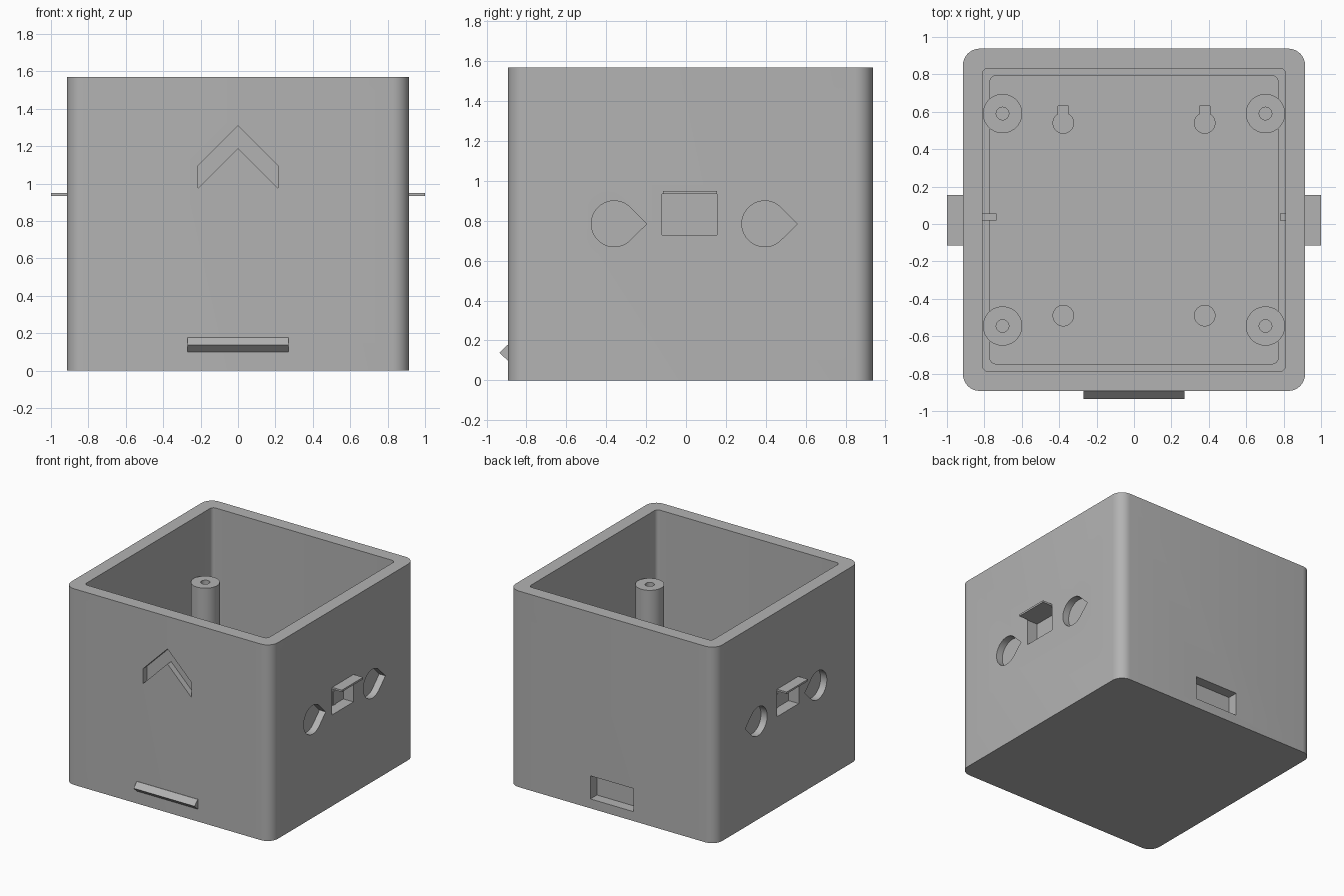
import bpy, math
from mathutils import Vector

cube = bpy.data.objects.get("Cube")
if cube:
    bpy.data.objects.remove(cube)

MID = 0.0225                     # centre of the box in y
WALL_X, HEIGHT = 0.915, 1.57

grey = bpy.data.materials.new("plain grey")
grey.use_nodes = True
COLOUR = (0.45, 0.45, 0.45, 1)
grey.diffuse_color = COLOUR
grey.node_tree.nodes["Principled BSDF"].inputs["Base Color"].default_value = COLOUR


def prism(name, outline, start, end, axis="z"):
    """Extrude a 2D outline along an axis; the outline fills the other two axes."""
    place = {"x": lambda u, v, w: (w, u, v),
             "y": lambda u, v, w: (u, w, v),
             "z": lambda u, v, w: (u, v, w)}[axis]
    n = len(outline)
    verts = [Vector(place(u, v, w)) for w in (start, end) for u, v in outline]
    faces = [tuple(range(n)), tuple(range(n, 2 * n))]
    faces += [(i, (i + 1) % n, n + (i + 1) % n, n + i) for i in range(n)]
    mesh = bpy.data.meshes.new(name)
    mesh.from_pydata(verts, [], faces)
    mesh.materials.append(grey)
    obj = bpy.data.objects.new(name, mesh)
    bpy.context.collection.objects.link(obj)
    bpy.ops.object.select_all(action="DESELECT")
    obj.select_set(True)
    bpy.context.view_layer.objects.active = obj
    bpy.ops.object.mode_set(mode="EDIT")
    bpy.ops.mesh.select_all(action="SELECT")
    bpy.ops.mesh.normals_make_consistent(inside=False)
    bpy.ops.object.mode_set(mode="OBJECT")
    return obj


def arc(cx, cy, r, a0, a1, steps):
    angles = [math.radians(a0 + (a1 - a0) * i / steps) for i in range(steps + 1)]
    return [(cx + r * math.cos(a), cy + r * math.sin(a)) for a in angles]


def circle(cx, cy, r, steps=40):
    return arc(cx, cy, r, 0, 360, steps)[:-1]


def rect(u0, u1, v0, v1):
    return [(u0, v0), (u1, v0), (u1, v1), (u0, v1)]


def rounded(half, r):
    """Rounded square around the middle of the box."""
    h, pts = half - r, []
    for sx, sy, a in ((1, 1, 0), (-1, 1, 90), (-1, -1, 180), (1, -1, 270)):
        pts += arc(sx * h, MID + sy * h, r, a, a + 90, 8)
    return pts


def carve(target, cutters):
    """Subtract each cutter, then remove it."""
    for cutter in cutters:
        cutter.hide_render = True
        mod = target.modifiers.new("cut", "BOOLEAN")
        mod.operation, mod.solver, mod.object = "DIFFERENCE", "EXACT", cutter
        bpy.context.view_layer.objects.active = target
        bpy.ops.object.modifier_apply(modifier=mod.name)
        bpy.data.objects.remove(cutter)


def smooth(obj):
    bpy.ops.object.select_all(action="DESELECT")
    obj.select_set(True)
    bpy.context.view_layer.objects.active = obj
    bpy.ops.object.shade_smooth_by_angle(angle=math.radians(30))


# Open box with a thicker lower wall
FLOOR, LEDGE = 0.1, 0.4
box = prism("box_body", rounded(WALL_X, 0.09), 0, HEIGHT)
cuts = [prism("upper_cavity", rounded(0.81, 0.03), LEDGE, HEIGHT + 0.1),
        prism("lower_cavity", rounded(0.77, 0.03), FLOOR, LEDGE + 0.1)]

# Arrow recess on the front
arrow = [(0, 1.31), (-0.215, 1.095), (-0.215, 0.975), (0, 1.19),
         (0.215, 0.975), (0.215, 1.095)]
cuts.append(prism("arrow_cut", arrow, -1.0, -0.845, "y"))

# Latch slot on the back
cuts.append(prism("latch_cut", rect(-0.19, 0.19, 0.075, 0.26), 0.855, 1.0, "y"))

# Window and drop-shaped recesses on both sides
for s in (-1, 1):
    cuts.append(prism("window_cut", rect(-0.12, 0.155, 0.73, 0.935),
                      s * 0.825, s * 1.0, "x"))
    for y in (-0.36, 0.395):
        drop = arc(y, 0.785, 0.115, 45, 315, 30) + [(y + 0.163, 0.785)]
        cuts.append(prism("drop_cut", drop, s * 0.86, s * 1.0, "x"))

# Shallow mounting pockets in the floor
for s in (-1, 1):
    x = s * 0.378
    keyhole = arc(x, 0.54, 0.055, 120, 420, 30)
    keyhole += [(x + 0.0275, 0.63), (x - 0.0275, 0.63)]
    cuts.append(prism("keyhole_cut", keyhole, 0.05, 0.2))
    cuts.append(prism("round_cut", circle(x, -0.49, 0.055), 0.05, 0.2))
carve(box, cuts)
smooth(box)

# Four screw posts
for sx, side in ((-1, "right"), (1, "left")):
    for sy, end in ((-1, "front"), (1, "back")):
        x, y = sx * 0.703, MID + sy * 0.568
        post = prism(f"{end}_{side}_post", circle(x, y, 0.105), FLOOR - 0.02, 1.09)
        carve(post, [prism("screw_hole", circle(x, y, 0.034, 24), 0.7, 1.2)])
        smooth(post)

# Hoods over the side windows, and the small tabs inside them
for s, side in ((-1, "right"), (1, "left")):
    prism(f"{side}_hood", rect(-0.115, 0.155, 0.935, 0.95), s * 0.85, s * 1.0, "x")
prism("left_tab", rect(0.02, 0.055, 0.73, 0.84), 0.78, 0.83, "x")
prism("right_tab", rect(0.02, 0.055, 0.73, 0.84), -0.83, -0.735, "x")

# Wedge latch on the front
prism("front_latch", [(-0.88, 0.1), (-0.895, 0.1), (-0.935, 0.138),
                      (-0.895, 0.178), (-0.88, 0.178)], -0.27, 0.27, "x")
